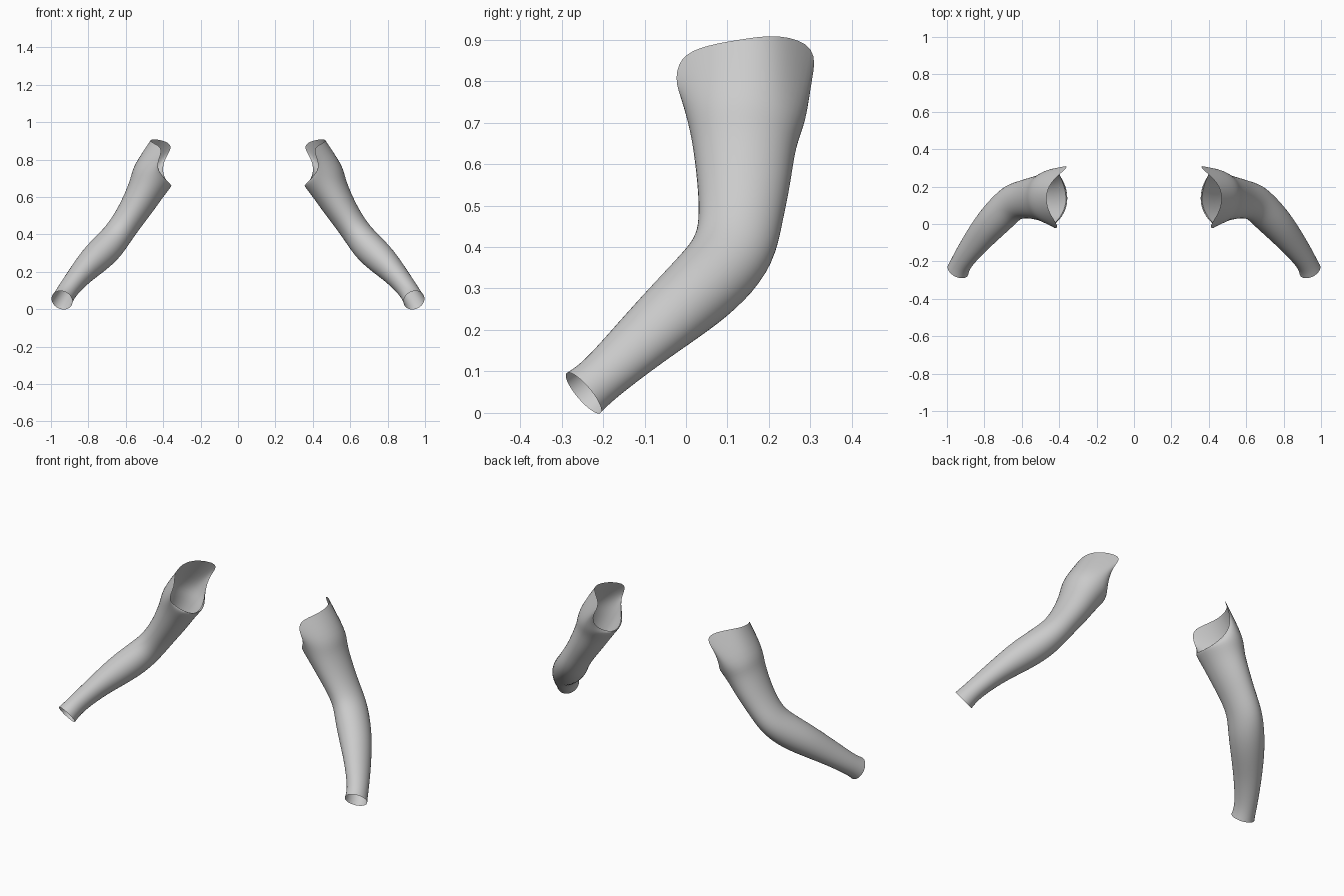
import bpy, math
from mathutils import Vector

if "Cube" in bpy.data.objects:
    bpy.data.objects.remove(bpy.data.objects["Cube"])

N = 12          # points around each section
SWELL = 1.045   # makes up for the shrink of subdivision

# Shoulder opening: top, back, underarm, front
shoulder_rim = [
    (.475, .13, .90), (.455, .225, .915), (.33, .318, .885), (.40, .305, .80),
    (.405, .275, .72), (.37, .20, .67), (.36, .13, .652), (.375, .06, .68),
    (.43, .0, .74), (.43, -.028, .79), (.398, -.018, .86), (.45, .05, .887)]

# Sections down the arm: centre, half thickness, half width
sections = [
    ((.455, .145, .715), .118, .146),
    ((.483, .140, .655), .100, .125),
    ((.535, .140, .560), .088, .113),
    ((.590, .133, .475), .078, .101),
    ((.645, .120, .395), .078, .100),
    ((.698, .070, .330), .086, .098),
    ((.770, -.005, .262), .082, .090),
    ((.840, -.088, .190), .064, .078),
    ((.905, -.175, .110), .054, .064),
    ((.930, -.220, .070), .054, .060),
    ((.941, -.247, .048), .058, .064)]

centres = [Vector(s[0]) for s in sections]
verts = list(shoulder_rim)
for i, (c, thick, width) in enumerate(sections):
    # Section plane is square to the arm's direction
    axis = (centres[min(i + 1, len(centres) - 1)] - centres[max(i - 1, 0)]).normalized()
    up = Vector((-axis.z, 0, axis.x)).normalized()
    back = up.cross(axis)
    for k in range(N):
        a = 2 * math.pi * k / N
        verts.append(centres[i] + SWELL * (up * thick * math.cos(a) + back * width * math.sin(a)))

# Open tube skin
faces = []
for i in range(len(sections)):
    for k in range(N):
        n = (k + 1) % N
        faces.append((i * N + k, (i + 1) * N + k, (i + 1) * N + n, i * N + n))

mesh = bpy.data.meshes.new("arms")
mesh.from_pydata(verts, [], faces)
mesh.update()
for p in mesh.polygons:
    p.use_smooth = True

grey = bpy.data.materials.new("grey")
grey.diffuse_color = (.6, .6, .6, 1)
grey.use_nodes = True
grey.node_tree.nodes["Principled BSDF"].inputs["Base Color"].default_value = grey.diffuse_color
mesh.materials.append(grey)

arms = bpy.data.objects.new("arms", mesh)
bpy.context.collection.objects.link(arms)

# Second arm, then rounding
mirror = arms.modifiers.new("mirror", 'MIRROR')
mirror.use_axis[0] = True
mirror.use_mirror_merge = False
smooth = arms.modifiers.new("smooth", 'SUBSURF')
smooth.levels = smooth.render_levels = 2
